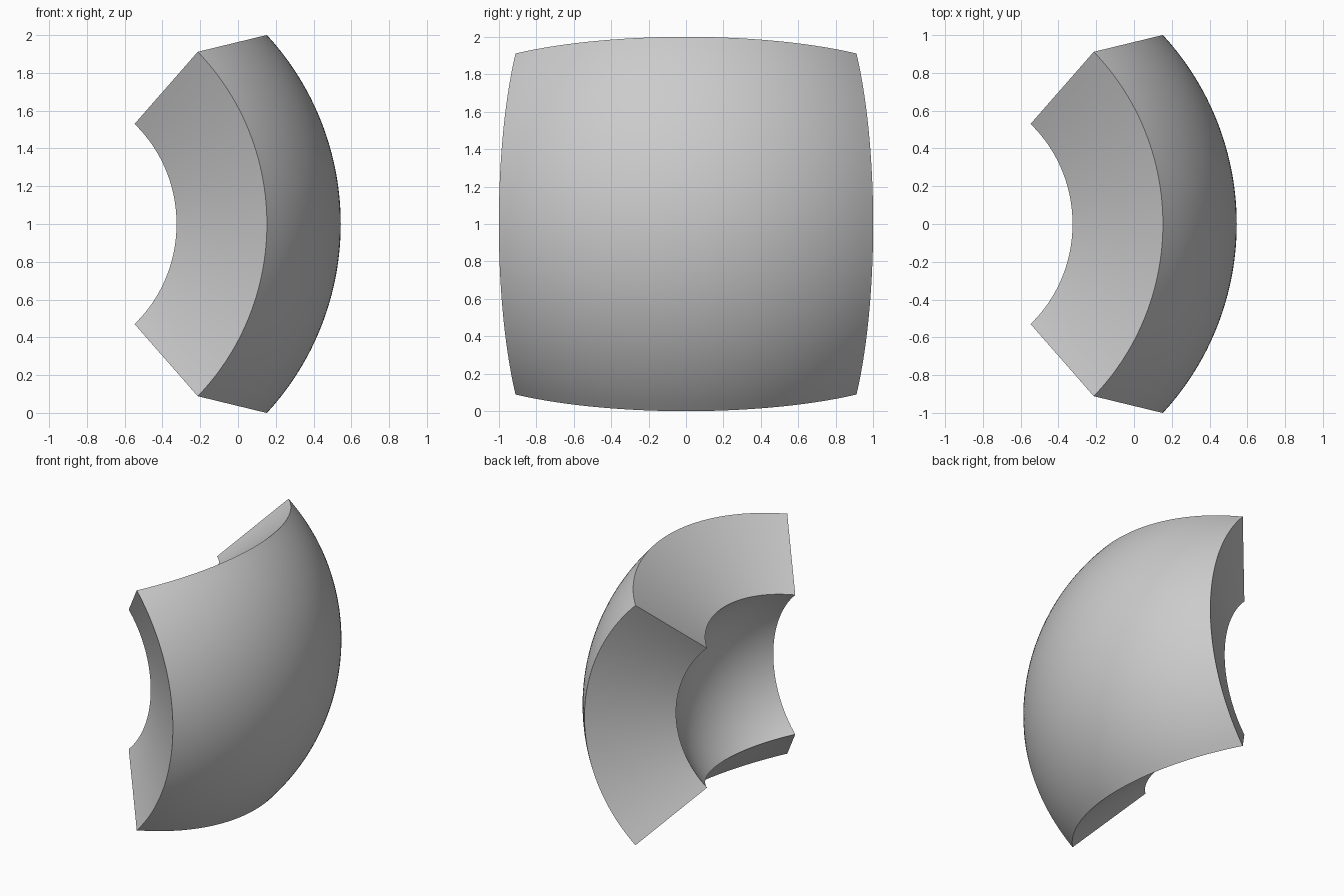
import bpy
import bmesh
from math import radians, sin, cos, acos, sqrt

if "Cube" in bpy.data.objects:
    bpy.data.objects.remove(bpy.data.objects["Cube"], do_unlink=True)

# Thick spherical shell whose four walls are cut by cones
CENTRE_X, INNER, OUTER = -0.932, 0.842, 1.476
AXIS = radians(103.66)        # tilt of each cone's axis from +x
HALF_ANGLE = radians(62.6)    # opening of the cones
APEX = 0.047                  # cone tip's distance from the sphere centre


def rim_height(radius, across):
    """Height of the rim, where a cone meets the sphere of this radius."""
    slant = sqrt(radius**2 - (APEX * sin(HALF_ANGLE))**2) - APEX * cos(HALF_ANGLE)
    plane = APEX + slant * cos(HALF_ANGLE)
    rho = sqrt(radius**2 - across**2)
    return rho * sin(AXIS - acos(plane / rho))


def corner_height(radius):
    """Where two neighbouring rims meet on the diagonal."""
    c = radius * 0.6
    for _ in range(40):
        c = (c + rim_height(radius, c)) / 2
    return c


# Bend a finely divided cube into the shell segment
bm = bmesh.new()
bmesh.ops.create_cube(bm, size=2)
bmesh.ops.subdivide_edges(bm, edges=bm.edges[:], cuts=47, use_grid_fill=True)
for vert in bm.verts:
    w, u, v = vert.co
    radius = INNER + (OUTER - INNER) * (w + 1) / 2
    c = corner_height(radius)
    y = u * rim_height(radius, c * v)
    z = v * rim_height(radius, c * u)
    vert.co = (CENTRE_X + sqrt(radius**2 - y**2 - z**2), y, z + 1)
bmesh.ops.recalc_face_normals(bm, faces=bm.faces[:])
mesh = bpy.data.meshes.new("shell_segment")
bm.to_mesh(mesh)
bm.free()

segment = bpy.data.objects.new("shell_segment", mesh)
bpy.context.collection.objects.link(segment)

# Plain grey
grey = bpy.data.materials.new("grey")
grey.use_nodes = True
colour = (0.6, 0.6, 0.6, 1)
grey.diffuse_color = colour
grey.node_tree.nodes["Principled BSDF"].inputs["Base Color"].default_value = colour
mesh.materials.append(grey)

# Smooth surfaces with crisp rims
bpy.ops.object.select_all(action="DESELECT")
segment.select_set(True)
bpy.context.view_layer.objects.active = segment
bpy.ops.object.shade_smooth_by_angle(angle=radians(30))
